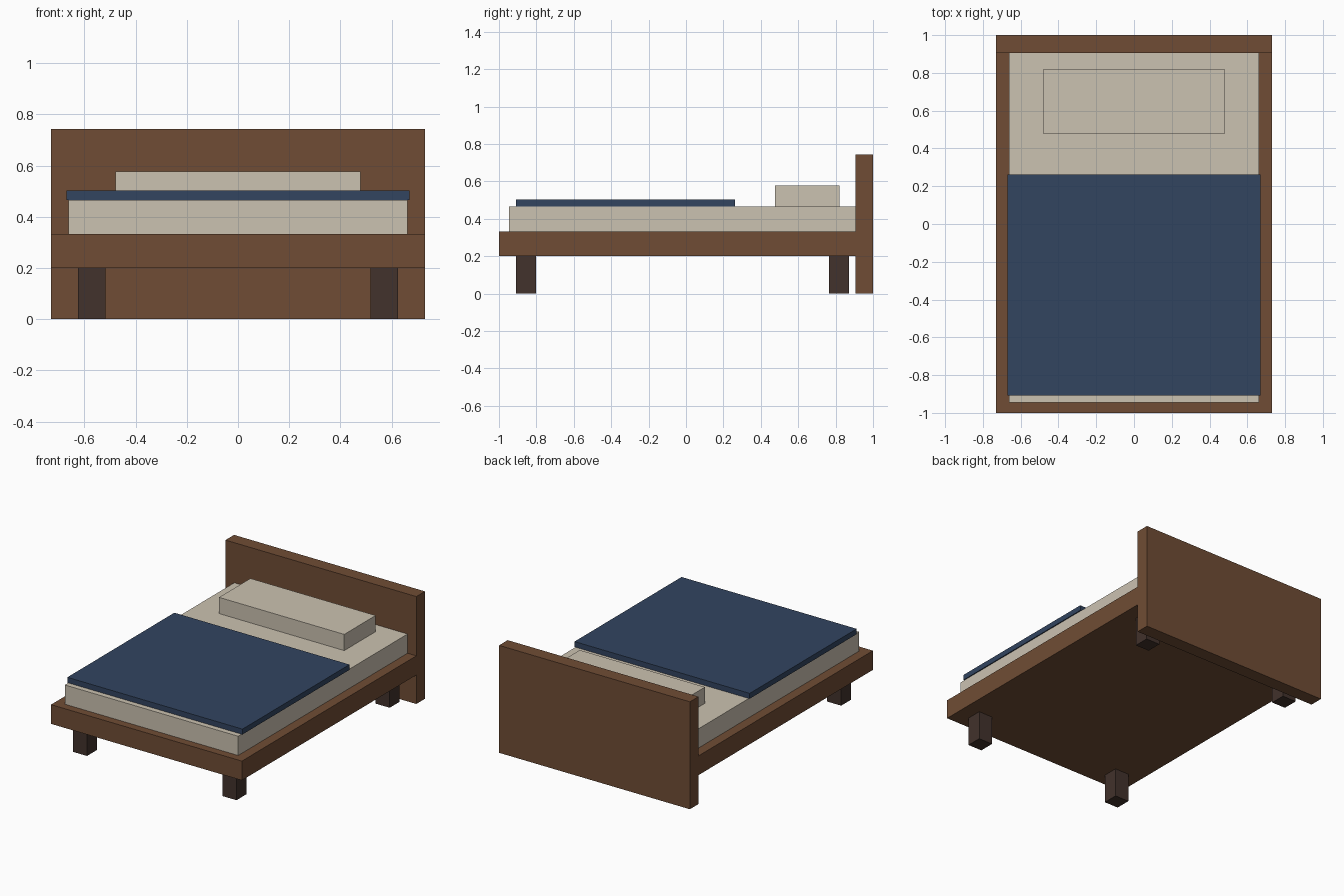
import bpy
import bmesh
from mathutils import Vector

if "Cube" in bpy.data.objects:
    bpy.data.objects.remove(bpy.data.objects["Cube"])


def material(name, rgb):
    mat = bpy.data.materials.new(name)
    mat.diffuse_color = (*rgb, 1.0)
    mat.use_nodes = True
    mat.node_tree.nodes["Principled BSDF"].inputs["Base Color"].default_value = mat.diffuse_color
    return mat


def box(name, low, high, mat):
    """Box between two opposite corners, with its origin at the centre."""
    low, high = Vector(low), Vector(high)
    bm = bmesh.new()
    bmesh.ops.create_cube(bm, size=1.0)
    bmesh.ops.scale(bm, vec=high - low, verts=bm.verts)
    mesh = bpy.data.meshes.new(name)
    bm.to_mesh(mesh)
    bm.free()
    mesh.materials.append(mat)
    obj = bpy.data.objects.new(name, mesh)
    obj.location = (low + high) / 2
    bpy.context.collection.objects.link(obj)
    return obj


wood = material("wood", (0.16, 0.073, 0.035))
dark_wood = material("dark_wood", (0.054, 0.032, 0.025))
linen = material("linen", (0.60, 0.54, 0.44))
blue = material("blue_cloth", (0.032, 0.058, 0.117))

# Wooden frame and headboard
box("bed_frame", (-0.73, -1.0, 0.20), (0.73, 0.906, 0.333), wood)
box("headboard", (-0.73, 0.906, 0.0), (0.73, 1.0, 0.743), wood)

# Bedding
box("mattress", (-0.663, -0.945, 0.333), (0.663, 0.906, 0.466), linen)
box("blanket", (-0.67, -0.908, 0.466), (0.67, 0.261, 0.503), blue)
box("pillow", (-0.479, 0.477, 0.466), (0.479, 0.82, 0.578), linen)

# Four square legs
half = 0.0535
for y, end in ((-0.856, "front"), (0.818, "back")):
    for x, side in ((-0.572, "left"), (0.572, "right")):
        box(f"{end}_leg_{side}", (x - half, y - half, 0.0), (x + half, y + half, 0.20), dark_wood)
